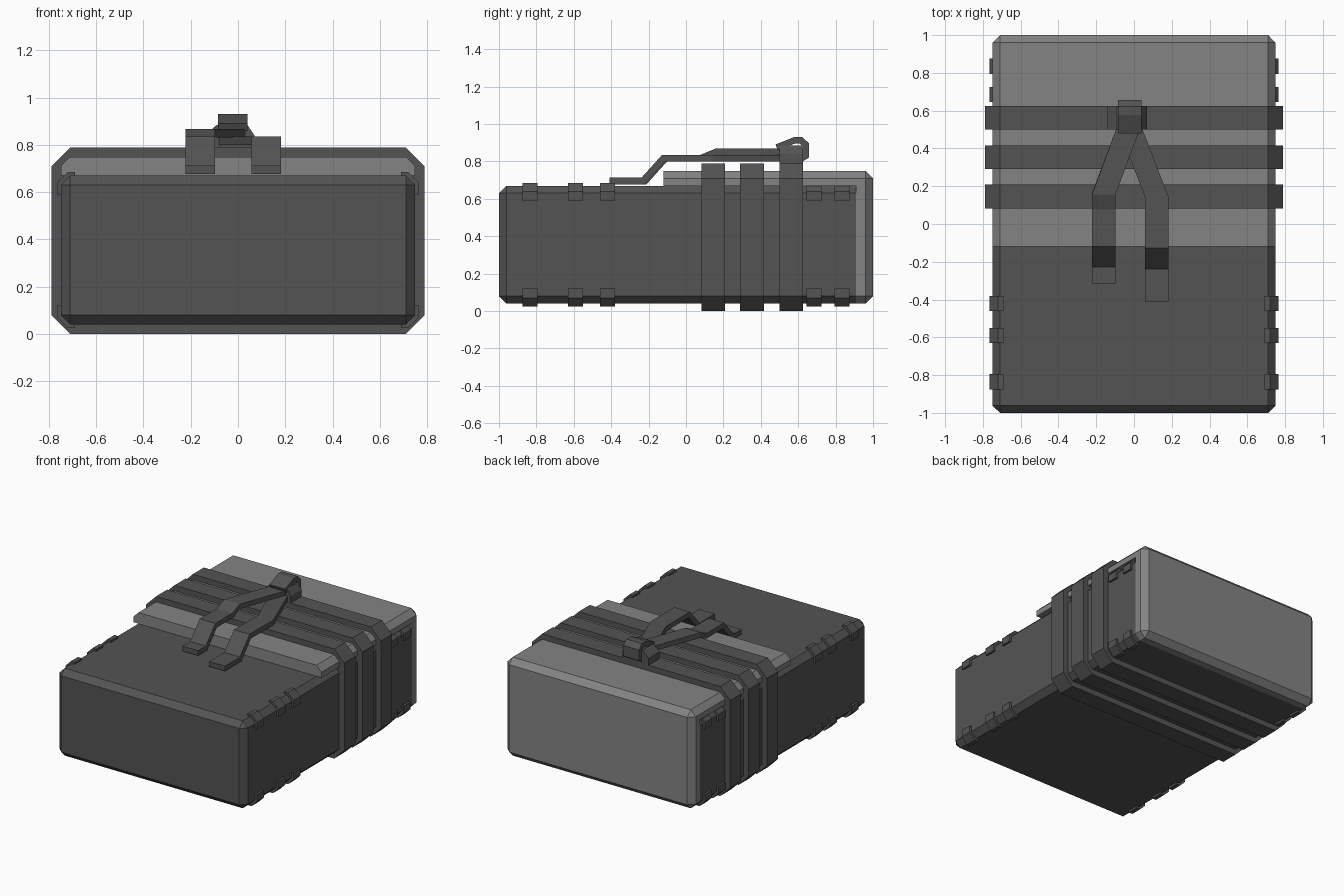
import bpy, bmesh
from mathutils import Vector

cube = bpy.data.objects.get("Cube")
if cube:
    bpy.data.objects.remove(cube, do_unlink=True)


def material(name, value):
    m = bpy.data.materials.new(name)
    m.use_nodes = True
    color = (value, value, value, 1)
    m.diffuse_color = color
    bsdf = next(n for n in m.node_tree.nodes if n.type == 'BSDF_PRINCIPLED')
    bsdf.inputs["Base Color"].default_value = color
    bsdf.inputs["Roughness"].default_value = 0.8
    return m


DARK = material("dark grey", 0.088)
LIGHT = material("light grey", 0.23)


def finish(bm, name, mat):
    bmesh.ops.recalc_face_normals(bm, faces=bm.faces)
    mesh = bpy.data.meshes.new(name)
    bm.to_mesh(mesh)
    bm.free()
    mesh.materials.append(mat)
    obj = bpy.data.objects.new(name, mesh)
    bpy.context.collection.objects.link(obj)
    return obj


def bevelled_box(name, lo, hi, bevel, mat, cuts=()):
    """Chamfered box; each cut (point, normal) removes the side the normal faces."""
    bm = bmesh.new()
    bmesh.ops.create_cube(bm, size=1)
    lo, hi = Vector(lo), Vector(hi)
    for v in bm.verts:
        v.co = (lo + hi) / 2 + v.co * (hi - lo)
    bmesh.ops.bevel(bm, geom=bm.edges[:], offset=bevel, segments=1, affect='EDGES')
    for point, normal in cuts:
        geom = bm.verts[:] + bm.edges[:] + bm.faces[:]
        cut = bmesh.ops.bisect_plane(bm, geom=geom, plane_co=point,
                                     plane_no=normal, clear_outer=True)
        edges = [e for e in cut["geom_cut"] if isinstance(e, bmesh.types.BMEdge)]
        bmesh.ops.contextual_create(bm, geom=edges)
    return finish(bm, name, mat)


def prism(name, outline, y0, y1, mat):
    """Extrude an (x, z) outline along y."""
    bm = bmesh.new()
    face = bm.faces.new([bm.verts.new((x, y0, z)) for x, z in outline])
    ext = bmesh.ops.extrude_face_region(bm, geom=[face])
    for v in ext["geom"]:
        if isinstance(v, bmesh.types.BMVert):
            v.co.y = y1
    return finish(bm, name, mat)


def ribbon(name, path, width, thick, mat):
    """Sweep a flat strap, wide in x, along a centre line."""
    bm = bmesh.new()
    pts = [Vector(p) for p in path]
    rings = []
    for i, p in enumerate(pts):
        normals = []
        for a, b in zip(pts[max(i - 1, 0):i + 1], pts[max(i, 1):i + 2]):
            d = b - a
            normals.append(Vector((0, -d.z, d.y)).normalized())
        if i == 0:
            d = pts[1] - pts[0]
            normals = [Vector((0, -d.z, d.y)).normalized()]
        n = sum(normals, Vector()).normalized()
        off = n * (thick / 2 / max(n.dot(normals[0]), 0.5))
        side = Vector((width / 2, 0, 0))
        rings.append([bm.verts.new(p + q) for q in
                      (off - side, off + side, side - off, -side - off)])
    for a, b in zip(rings, rings[1:]):
        for k in range(4):
            j = (k + 1) % 4
            bm.faces.new((a[k], a[j], b[j], b[k]))
    bm.faces.new(rings[0])
    bm.faces.new(rings[-1])
    return finish(bm, name, mat)


# Main body
W, SEAM, LID_FRONT, LID_BASE = 0.75, 0.91, -0.12, 0.67
bevelled_box("body", (-W, -1, 0.04), (W, 0.95, LID_BASE), 0.04, DARK)

# Light back panel and the flap folded over the top
shell = (-W, -0.5, 0.04), (W, 1, 0.75)
bevelled_box("back_panel", *shell, 0.04, LIGHT, [((0, SEAM, 0), (0, -1, 0))])
bevelled_box("top_flap", *shell, 0.04, LIGHT,
             [((0, LID_FRONT, 0), (0, -1, 0)), ((0, SEAM, 0), (0, 1, 0)),
              ((0, 0, LID_BASE), (0, 0, -1))])

# Straps wrapped round the pack
R, H, C = 0.79, 0.79, 0.08
band = [(-R, C), (C - R, 0), (R - C, 0), (R, C),
        (R, H - C), (R - C, H), (C - R, H), (C - R - C, H - C)]
for i, y in enumerate((0.145, 0.353, 0.562)):
    prism(f"strap_{i + 1}", band, y - 0.063, y + 0.063, DARK)

# Clips folded over the long edges
clip = [(0.69, 0.685), (0.72, 0.685), (0.765, 0.64), (0.765, 0.59), (0.73, 0.59), (0.69, 0.64)]
MID = 0.355
for side, label in ((1, "left"), (-1, "right")):
    for flip, level in ((1, "top"), (-1, "bottom")):
        outline = [(side * x, MID + flip * (z - MID)) for x, z in clip]
        for i, y in enumerate((-0.835, -0.59, -0.42, 0.685, 0.835)):
            prism(f"{level}_{label}_clip_{i + 1}", outline, y - 0.04, y + 0.04, DARK)

# Two loose strap ends crossing at the knot
ribbon("left_strap_end", [(0.12, -0.41, 0.695), (0.12, -0.23, 0.695), (0.12, -0.12, 0.817),
                          (0.12, 0.145, 0.817), (-0.025, 0.52, 0.817)], 0.125, 0.036, DARK)
ribbon("right_strap_end", [(-0.16, -0.315, 0.695), (-0.16, -0.22, 0.695), (-0.16, -0.11, 0.817),
                           (-0.16, 0.08, 0.817), (-0.16, 0.16, 0.85), (-0.025, 0.52, 0.85)],
       0.125, 0.036, DARK)

# Knot and the loop over it
prism("knot", [(-0.14, 0.78), (0.07, 0.78), (0.07, 0.84), (0.04, 0.885), (-0.09, 0.885),
               (-0.14, 0.84)], 0.5, 0.625, DARK)
ribbon("knot_loop", [(-0.022, 0.485, 0.875), (-0.022, 0.58, 0.913), (-0.022, 0.615, 0.913),
                     (-0.022, 0.64, 0.89), (-0.022, 0.64, 0.83), (-0.022, 0.6, 0.805)],
       0.125, 0.034, DARK)
